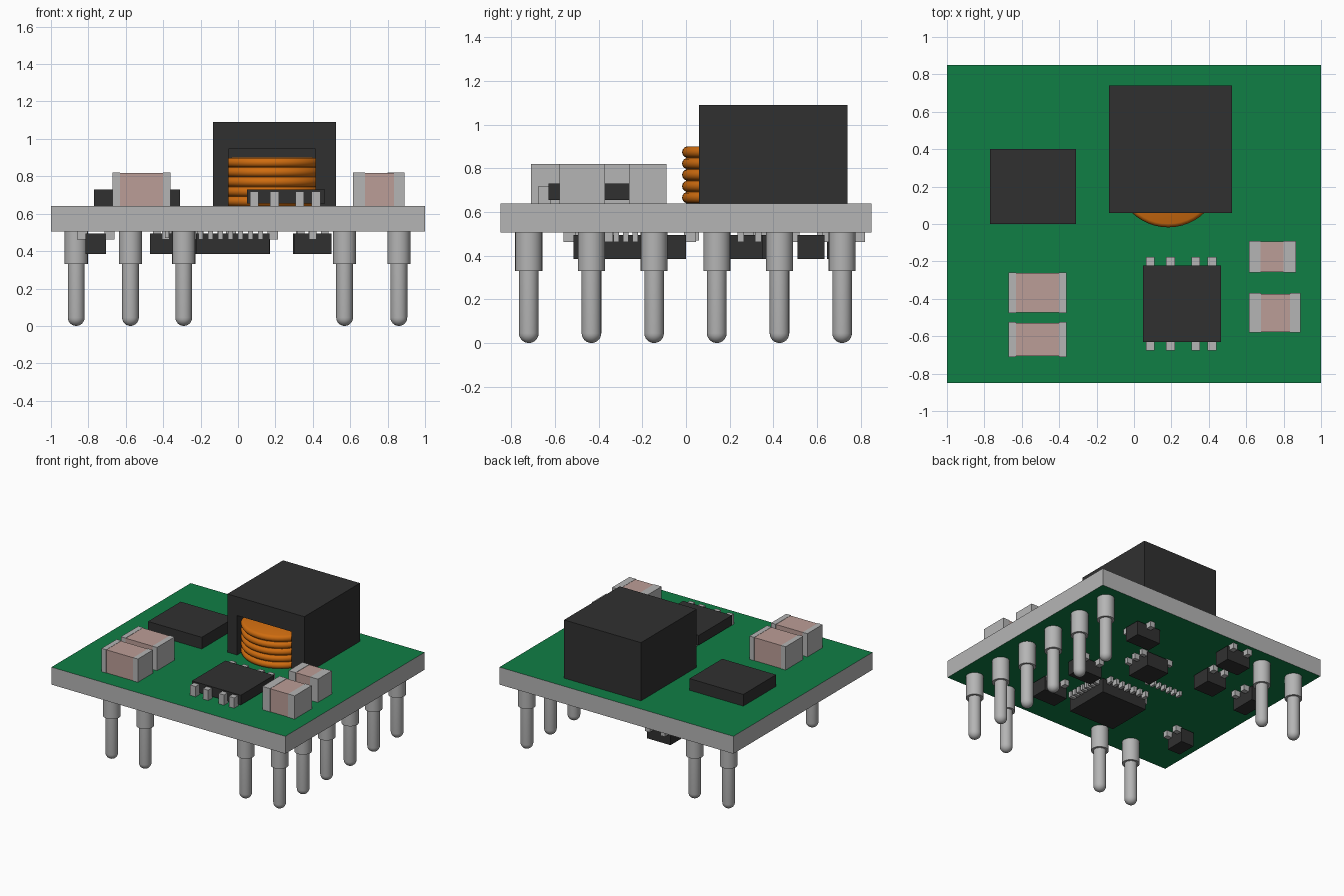
import bpy, bmesh, math
from mathutils import Vector

if "Cube" in bpy.data.objects:
    bpy.data.objects.remove(bpy.data.objects["Cube"])


def material(name, rgb):
    m = bpy.data.materials.new(name)
    m.use_nodes = True
    m.diffuse_color = (*rgb, 1)
    m.node_tree.nodes["Principled BSDF"].inputs["Base Color"].default_value = (*rgb, 1)
    return m


GREEN = material("board green", (0.005, 0.21, 0.06))
DARK = material("package black", (0.03, 0.03, 0.03))
METAL = material("tinned metal", (0.46, 0.46, 0.46))
PINK = material("ceramic pink", (0.5, 0.34, 0.31))
COPPER = material("copper wire", (0.62, 0.15, 0.005))

BOTTOM, TOP = 0.505, 0.64


def finish(name, bm, *mats, smooth=False):
    bmesh.ops.recalc_face_normals(bm, faces=bm.faces)
    me = bpy.data.meshes.new(name)
    bm.to_mesh(me)
    bm.free()
    for m in mats:
        me.materials.append(m)
    ob = bpy.data.objects.new(name, me)
    bpy.context.collection.objects.link(ob)
    if smooth:
        bpy.ops.object.select_all(action="DESELECT")
        ob.select_set(True)
        bpy.context.view_layer.objects.active = ob
        bpy.ops.object.shade_smooth_by_angle(angle=math.radians(40))
    return ob


def add_box(bm, x, y, z):
    """Add a box from three (low, high) ranges."""
    for v in bmesh.ops.create_cube(bm, size=1)["verts"]:
        v.co = Vector(r[0] + (c + 0.5) * (r[1] - r[0]) for r, c in zip((x, y, z), v.co))


def boxes(name, mat, *ranges):
    bm = bmesh.new()
    for r in ranges:
        add_box(bm, *r)
    return finish(name, bm, mat)


def lathe(name, profile, centre, mat, steps=24):
    """Spin (radius, height) points about a vertical axis."""
    bm = bmesh.new()
    vs = [bm.verts.new((r, 0, z)) for r, z in profile]
    es = [bm.edges.new(pair) for pair in zip(vs, vs[1:])]
    bmesh.ops.spin(bm, geom=vs + es, axis=(0, 0, 1), cent=(0, 0, 0),
                   angle=math.tau, steps=steps, use_duplicate=False)
    bmesh.ops.remove_doubles(bm, verts=bm.verts, dist=0.0001)
    ob = finish(name, bm, mat, smooth=True)
    ob.location = (*centre, 0)
    return ob


def chip(name, x, y, z, leads=None, lead_z=None, width=0.04, reach=0.045):
    """Black package; leads maps a side to lead positions along that side."""
    boxes(name + "_body", DARK, (x, y, z))
    out = []
    for side, spots in (leads or {}).items():
        edge = {"+x": x[1], "-x": x[0], "+y": y[1], "-y": y[0]}[side]
        sign = 1 if side[0] == "+" else -1
        span = sorted((edge - sign * 0.01, edge + sign * reach))
        for s in spots:
            along = (s - width / 2, s + width / 2)
            out.append((span, along, lead_z) if side[1] == "x" else (along, span, lead_z))
    if out:
        boxes(name + "_leads", METAL, *out)


def row(start, end, count):
    return [start + (end - start) * i / (count - 1) for i in range(count)]


# Circuit board: green faces, bare edges
board = boxes("circuit_board", METAL, ((-1, 1), (-0.85, 0.85), (BOTTOM, TOP)))
board.data.materials.append(GREEN)
for p in board.data.polygons:
    p.material_index = int(abs(p.normal.z) > 0.5)

# Contact pins with collar and rounded tip
tip = [(0.045 * math.sin(a), 0.045 * (1 - math.cos(a))) for a in row(0, math.pi / 2, 7)]
pin_profile = tip + [(0.045, 0.33), (0.062, 0.33), (0.062, BOTTOM)]
spots = [(0.86, y) for y in row(-0.72, 0.715, 6)]
spots += [(0.57, -0.72), (-0.29, -0.72), (-0.575, -0.72), (-0.575, 0.715), (-0.865, 0.715)]
for i, spot in enumerate(spots):
    lathe(f"contact_pin_{i + 1}", pin_profile, spot, METAL)

# Inductor core: arch open to the front, closed at the back
core_y, core_top = (0.06, 0.74), 1.09
bm = bmesh.new()
arch = [(-0.133, TOP), (-0.133, core_top), (0.525, core_top), (0.525, TOP),
        (0.415, TOP), (0.415, 0.945), (-0.05, 0.945), (-0.05, TOP)]
face = bm.faces.new([bm.verts.new((x, core_y[0], z)) for x, z in arch])
new = bmesh.ops.extrude_face_region(bm, geom=[face])["geom"]
bmesh.ops.translate(bm, vec=(0, 0.55, 0), verts=[v for v in new if isinstance(v, bmesh.types.BMVert)])
finish("inductor_core", bm, DARK)
boxes("inductor_back", DARK, ((-0.133, 0.525), (0.61, core_y[1]), (TOP, core_top)))

# Copper winding: stacked round turns
turns, pitch = 5, 0.052
coil = [(0, TOP)]
for t in range(turns):
    for a in row(-1.3, 1.3, 7):
        coil.append((0.254 + 0.026 * math.cos(a), TOP + pitch * (t + 0.5) + 0.026 * math.sin(a)))
coil.append((0, TOP + turns * pitch))
lathe("copper_winding", coil, (0.183, 0.262), COPPER, steps=48)

# Ceramic capacitors: x range, y range, ceramic x range
capacitors = [((-0.67, -0.36), (-0.475, -0.26), (-0.63, -0.4)),
              ((-0.67, -0.36), (-0.71, -0.525), (-0.63, -0.4)),
              ((0.615, 0.865), (-0.26, -0.09), (0.675, 0.8)),
              ((0.615, 0.89), (-0.58, -0.37), (0.68, 0.835))]
for i, (x, y, mid) in enumerate(capacitors):
    z = (TOP, 0.82)
    boxes(f"capacitor_{i + 1}_ends", METAL, ((x[0], mid[0]), y, z), ((mid[1], x[1]), y, z))
    boxes(f"capacitor_{i + 1}_ceramic", PINK,
          (mid, (y[0] + 0.003, y[1] - 0.003), (TOP, 0.818)))

# Packages on the upper face
chip("power_switch", (-0.77, -0.31), (0, 0.4), (TOP, 0.73))
top_leads = (0.087, 0.195, 0.33, 0.417)
chip("driver_chip", (0.047, 0.465), (-0.63, -0.222), (0.655, 0.73),
     {"+y": top_leads, "-y": top_leads}, (TOP, 0.72), 0.046)

# Packages on the lower face
low, low_lead = (0.385, BOTTOM - 0.01), (0.462, BOTTOM)
across, along = row(-0.2, 0.12, 7), row(-0.45, -0.19, 7)
chip("controller_chip", (-0.225, 0.168), (-0.5, -0.14), low,
     {"+x": along, "-x": along, "+y": across, "-y": across}, low_lead, 0.025)
chip("amplifier_chip", (-0.02, 0.17), (0.15, 0.35), low,
     {"+x": row(0.17, 0.33, 3), "-x": row(0.17, 0.33, 3)}, low_lead, 0.03)
boxes("lead_row", METAL, *[((x - 0.01, x + 0.01), (0.015, 0.06), (0.47, BOTTOM))
                           for x in row(-0.38, -0.1, 7)])

# Small three-lead transistors under the board
for i, (x, y) in enumerate([((0.295, 0.5), (0.51, 0.635)), ((-0.41, -0.21), (0.645, 0.775)),
                            ((-0.47, -0.3), (0.3, 0.45)), ((0.3, 0.5), (-0.12, 0)),
                            ((0.3, 0.5), (-0.515, -0.38))]):
    mid = sum(x) / 2
    pair, single = [x[0] + 0.035, x[1] - 0.035], [mid]
    sides = {"+y": single, "-y": pair} if i == 0 else {"+y": pair, "-y": single}
    chip(f"transistor_{i + 1}", x, y, low, sides, low_lead)

# Two small diodes near the side edge
for i, y in enumerate([(0.25, 0.45), (-0.47, -0.32)]):
    mid = sum(y) / 2
    chip(f"diode_{i + 1}", (-0.815, -0.705), y, low,
         {"+x": [mid - 0.05, mid + 0.05], "-x": [mid]}, low_lead)
